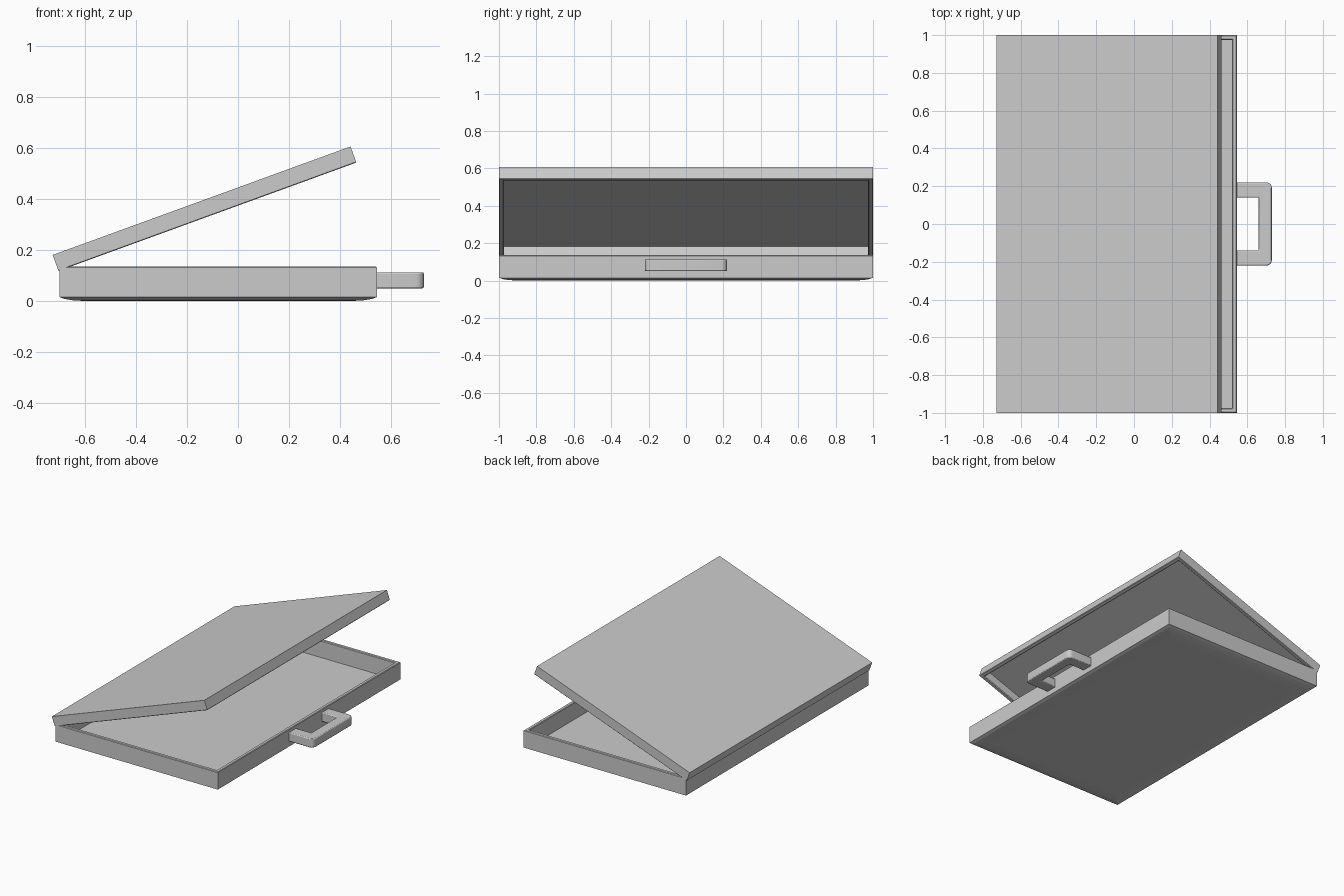
import bpy, bmesh, math
from mathutils import Matrix

if "Cube" in bpy.data.objects:
    bpy.data.objects.remove(bpy.data.objects["Cube"])


def add_object(name, bm):
    bmesh.ops.recalc_face_normals(bm, faces=bm.faces[:])
    mesh = bpy.data.meshes.new(name)
    bm.to_mesh(mesh)
    bm.free()
    obj = bpy.data.objects.new(name, mesh)
    bpy.context.collection.objects.link(obj)
    return obj


def tray(name, x0, x1, half_y, profile):
    """Closed shell of stacked rectangles; profile holds (inset, height)."""
    bm = bmesh.new()
    rings = []
    for inset, z in profile:
        a, b, y = x0 + inset, x1 - inset, half_y - inset
        rings.append([bm.verts.new(p) for p in
                      ((a, -y, z), (b, -y, z), (b, y, z), (a, y, z))])
    for lo, hi in zip(rings, rings[1:]):
        for i in range(4):
            j = (i + 1) % 4
            bm.faces.new((lo[i], lo[j], hi[j], hi[i]))
    bm.faces.new(rings[0][::-1])
    bm.faces.new(rings[-1])
    return add_object(name, bm)


# Open bottom half, with a softly bulged underside
tray("case_base", -0.70, 0.545, 1.0, [
    (0.10, 0.0), (0.05, 0.003), (0.02, 0.008), (0.0, 0.015),
    (0.0, 0.132), (0.004, 0.136), (0.021, 0.136), (0.025, 0.132),
    (0.025, 0.018)])

# Hollow lid, tilted open about the back edge
lid = tray("case_lid", 0.0, 1.245, 1.0, [
    (0.0, 0.067), (0.0, 0.003), (0.003, 0.0),
    (0.022, 0.0), (0.027, 0.004), (0.027, 0.058)])
lid.data.transform(Matrix.Translation((-0.705, 0, 0.118))
                   @ Matrix.Rotation(math.radians(-20), 4, 'Y'))

# Carrying handle: U outline with rounded outer corners
r = 0.03
half = [(0.54, 0.14), (0.54, 0.22)]
for i in range(6):
    a = math.radians(90 - 18 * i)
    half.append((0.73 - r + r * math.cos(a), 0.22 - r + r * math.sin(a)))
outline = half + [(x, -y) for x, y in reversed(half)] + [(0.66, -0.14), (0.66, 0.14)]
bm = bmesh.new()
face = bm.faces.new([bm.verts.new((x, y, 0.05)) for x, y in outline])
ext = bmesh.ops.extrude_face_region(bm, geom=[face])
bmesh.ops.translate(bm, vec=(0, 0, 0.063),
                    verts=[v for v in ext["geom"] if isinstance(v, bmesh.types.BMVert)])
handle = add_object("handle", bm)
bev = handle.modifiers.new("soft_edges", 'BEVEL')
bev.width = 0.006
bev.segments = 2
bev.limit_method = 'ANGLE'
bev.angle_limit = math.radians(40)

# Smooth the handle's rounded corners, keep hard edges
bpy.ops.object.select_all(action='DESELECT')
handle.select_set(True)
bpy.context.view_layer.objects.active = handle
bpy.ops.object.shade_smooth_by_angle(angle=math.radians(30))
